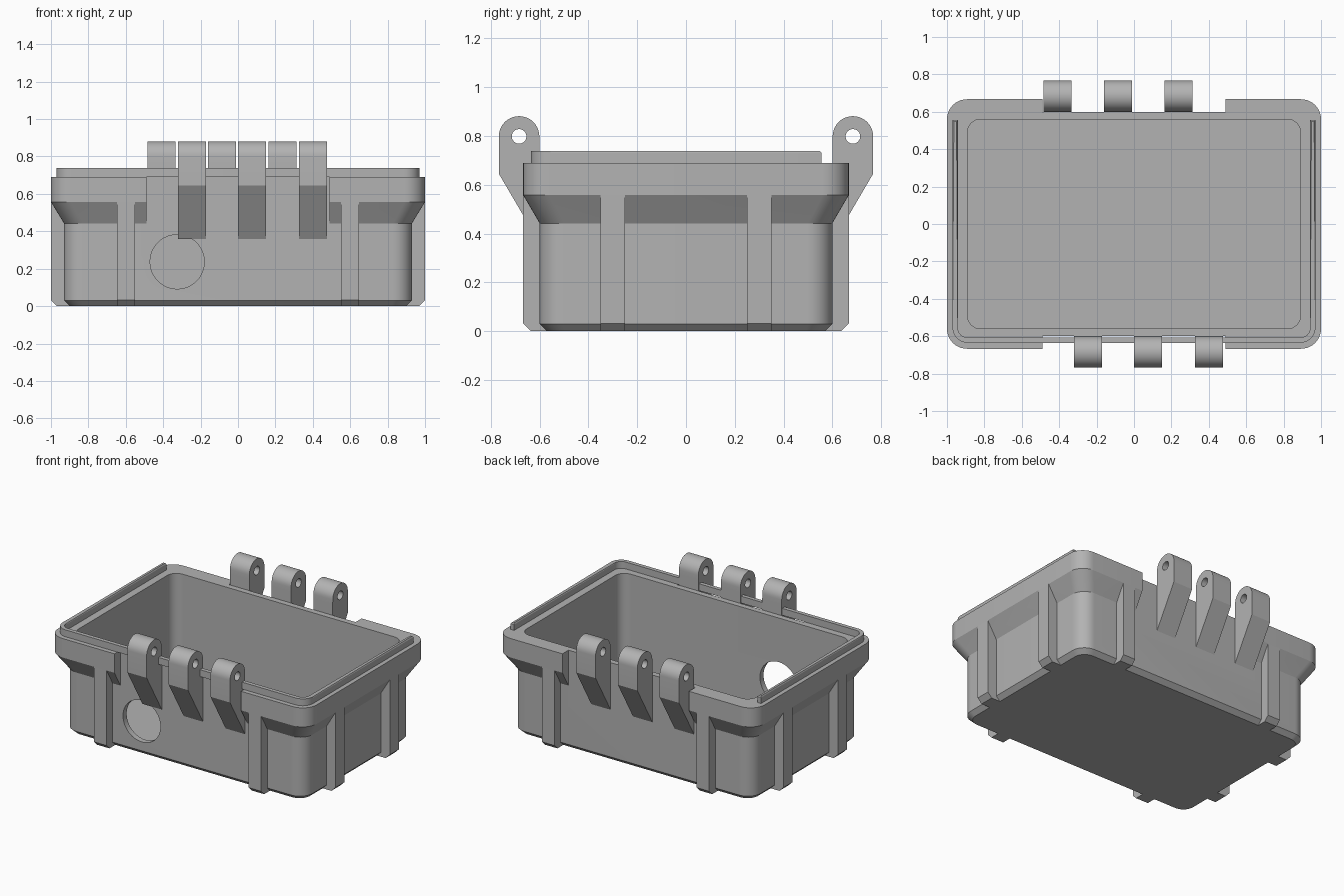
import bpy, bmesh
from math import sin, cos, pi, radians

if "Cube" in bpy.data.objects:
    bpy.data.objects.remove(bpy.data.objects["Cube"], do_unlink=True)

grey = bpy.data.materials.new("plain grey")
grey.use_nodes = True
colour = (0.45, 0.45, 0.45, 1)
grey.diffuse_color = colour
grey.node_tree.nodes["Principled BSDF"].inputs["Base Color"].default_value = colour

W, D = 0.93, 0.60          # wall half sizes
RW, RD = 1.0, 0.667        # rim half sizes
RIM_LOW, RIM_TOP = 0.557, 0.69
GAP = 0.49                 # half width of the rim gap at the hinges


def arc(cx, cy, r, start, end, n=10):
    return [(cx + r * cos(radians(start + (end - start) * i / n)),
             cy + r * sin(radians(start + (end - start) * i / n))) for i in range(n + 1)]


def rounded(hx, hy, r):
    pts = []
    for sx, sy, a in ((1, 1, 0), (-1, 1, 90), (-1, -1, 180), (1, -1, 270)):
        pts += arc(sx * (hx - r), sy * (hy - r), r, a, a + 90)
    return pts


def loft(name, rings, bevel_top=0):
    """Skin closed rings of equal length and cap both ends."""
    bm = bmesh.new()
    rows = [[bm.verts.new(p) for p in ring] for ring in rings]
    n = len(rows[0])
    for a, b in zip(rows, rows[1:]):
        for i in range(n):
            j = (i + 1) % n
            bm.faces.new((a[i], a[j], b[j], b[i]))
    bm.faces.new(rows[0][::-1])
    cap = bm.faces.new(rows[-1])
    if bevel_top:
        bmesh.ops.bevel(bm, geom=list(cap.edges), offset=bevel_top, segments=1,
                        affect='EDGES', profile=0.5)
    bmesh.ops.recalc_face_normals(bm, faces=bm.faces)
    mesh = bpy.data.meshes.new(name)
    bm.to_mesh(mesh)
    bm.free()
    mesh.materials.append(grey)
    ob = bpy.data.objects.new(name, mesh)
    bpy.context.collection.objects.link(ob)
    return ob


def at_z(pts, z):
    return [(x, y, z) for x, y in pts]


def along_x(name, pts, x0, x1):
    return loft(name, [[(x, y, z) for y, z in pts] for x in (x0, x1)])


def along_y(name, pts, y0, y1):
    return loft(name, [[(x, y, z) for x, z in pts] for y in (y0, y1)])


def activate(ob):
    bpy.ops.object.select_all(action='DESELECT')
    ob.select_set(True)
    bpy.context.view_layer.objects.active = ob


def cut(ob, cutter):
    mod = ob.modifiers.new("cut", 'BOOLEAN')
    mod.operation, mod.solver, mod.object = 'DIFFERENCE', 'EXACT', cutter
    activate(ob)
    bpy.ops.object.modifier_apply(modifier=mod.name)
    bpy.data.objects.remove(cutter, do_unlink=True)


def finish(ob):
    activate(ob)
    bpy.ops.object.shade_smooth_by_angle(angle=radians(25))


# Box shell: chamfered base, straight wall, flared rim
shell = loft("box_shell", [
    at_z(rounded(W - 0.03, D - 0.03, 0.08), 0),
    at_z(rounded(W, D, 0.1), 0.03),
    at_z(rounded(W, D, 0.1), 0.442),
    at_z(rounded(RW, RD, 0.107), RIM_LOW),
    at_z(rounded(RW, RD, 0.107), RIM_TOP)])

# Hollow, rim gaps at front and back, round hole in the front wall
inner = rounded(0.89, 0.56, 0.07)
cut(shell, loft("cavity_cutter", [at_z(inner, 0.04), at_z(inner, 1)]))
for s in (-1, 1):
    gap = [(s * D, 0.3), (s * 0.8, 0.3), (s * 0.8, 0.9), (s * D, 0.9)]
    cut(shell, along_x("gap_cutter", gap, -GAP, GAP))
cut(shell, along_y("hole_cutter", arc(-0.325, 0.237, 0.145, 0, 360, 48)[:-1], -0.7, -0.5))
finish(shell)

# Upright ribs, two on every side
for s, end in ((-1, "front"), (1, "back")):
    for t, side in ((-1, "right"), (1, "left")):
        prof = [(0.565, 0), (RD - 0.032, 0), (RD, 0.032), (RD, RIM_LOW), (0.58, RIM_LOW), (0.58, 0.03)]
        finish(along_x(f"{end}_rib_{side}", [(s * y, z) for y, z in prof], t * 0.55, t * 0.647))
        shift = RW - RD
        finish(along_y(f"{side}_rib_{end}", [(t * (y + shift), z) for y, z in prof], s * 0.25, s * 0.35))

# Sealing lip on the front and both sides, open at the back
outer_edge = [(-0.97, 0.555)] + arc(-0.89, -0.555, 0.08, 180, 270) + arc(0.89, -0.555, 0.08, 270, 360) + [(0.97, 0.555)]
inner_edge = [(-0.942, 0.555)] + arc(-0.89, -0.555, 0.052, 180, 270) + arc(0.89, -0.555, 0.052, 270, 360) + [(0.942, 0.555)]
u_shape = outer_edge + inner_edge[::-1]
finish(loft("sealing_lip", [at_z(u_shape, RIM_TOP), at_z(u_shape, 0.738)], bevel_top=0.007))

# Hinge knuckles, staggered between front and back
PIN_Y, PIN_Z, R = 0.684, 0.798, 0.083
knuckle = [(D, 0.36), (PIN_Y + R, 0.645)] + arc(PIN_Y, PIN_Z, R, 0, 180, 20) + [(D, PIN_Z - 0.03)]
for s, end, starts in ((-1, "front", (-0.32, 0.0, 0.325)), (1, "back", (-0.483, -0.16, 0.163))):
    for i, x in enumerate(starts):
        ob = along_x(f"{end}_hinge_{i + 1}", [(s * y, z) for y, z in knuckle], x, x + 0.15)
        pin = arc(s * PIN_Y, PIN_Z, 0.03, 0, 360, 24)[:-1]
        cut(ob, along_x("pin_cutter", pin, x - 0.1, x + 0.25))
        finish(ob)
